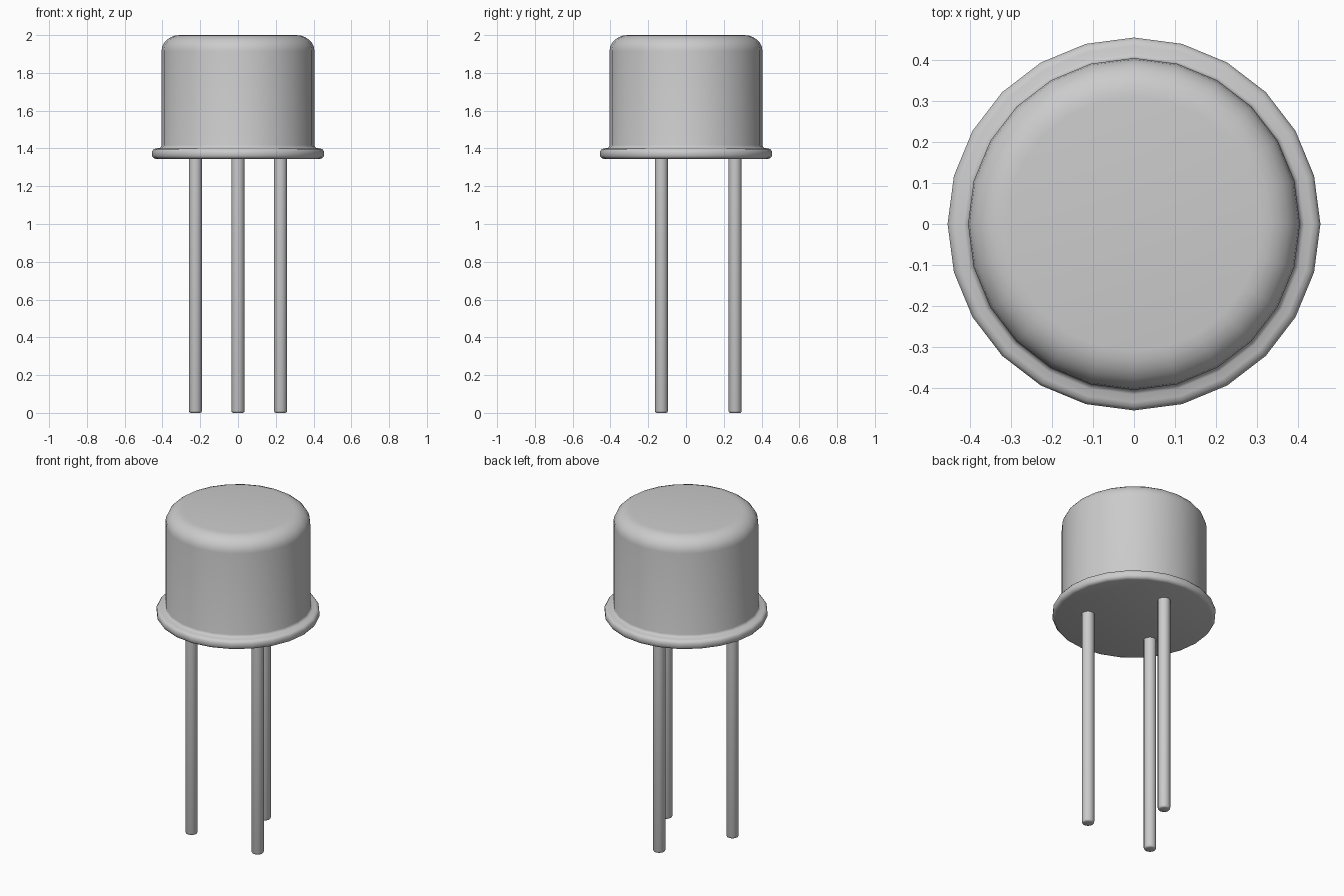
import bpy, bmesh, math

if "Cube" in bpy.data.objects:
    bpy.data.objects.remove(bpy.data.objects["Cube"])


def lathe(name, profile, sides, loc=(0, 0, 0), angle=50):
    """Revolve an (r, z) profile around z and cap both ends."""
    bm = bmesh.new()
    rings = []
    for r, z in profile:
        rings.append([bm.verts.new((r * math.cos(2 * math.pi * i / sides),
                                    r * math.sin(2 * math.pi * i / sides), z))
                      for i in range(sides)])
    for a, b in zip(rings, rings[1:]):
        for i in range(sides):
            j = (i + 1) % sides
            bm.faces.new((a[i], a[j], b[j], b[i]))
    bm.faces.new(rings[0][::-1])
    bm.faces.new(rings[-1])
    mesh = bpy.data.meshes.new(name)
    bm.to_mesh(mesh)
    bm.free()
    obj = bpy.data.objects.new(name, mesh)
    bpy.context.collection.objects.link(obj)
    obj.location = loc
    bpy.ops.object.select_all(action='DESELECT')
    obj.select_set(True)
    bpy.context.view_layer.objects.active = obj
    bpy.ops.object.shade_smooth_by_angle(angle=math.radians(angle))
    return obj


# Metal can: flat base, rounded flange, straight wall, rounded top edge
can = [(0.435, 1.345), (0.447, 1.349), (0.455, 1.36), (0.455, 1.385),
       (0.447, 1.396), (0.435, 1.4), (0.416, 1.402), (0.408, 1.407), (0.405, 1.417)]
for k in range(7):
    t = math.radians(15 * k)
    can.append((0.31 + 0.095 * math.cos(t), 1.915 + 0.085 * math.sin(t)))
lathe("can", can, 24)

# Three leads, evenly spaced on a circle, with softened tips
lead = [(0.026, 0), (0.032, 0.003), (0.035, 0.011), (0.035, 1.36)]
for n, deg in enumerate((90, 210, 330), 1):
    a = math.radians(deg)
    lathe(f"lead_{n}", lead, 16, (0.26 * math.cos(a), 0.26 * math.sin(a), 0))
